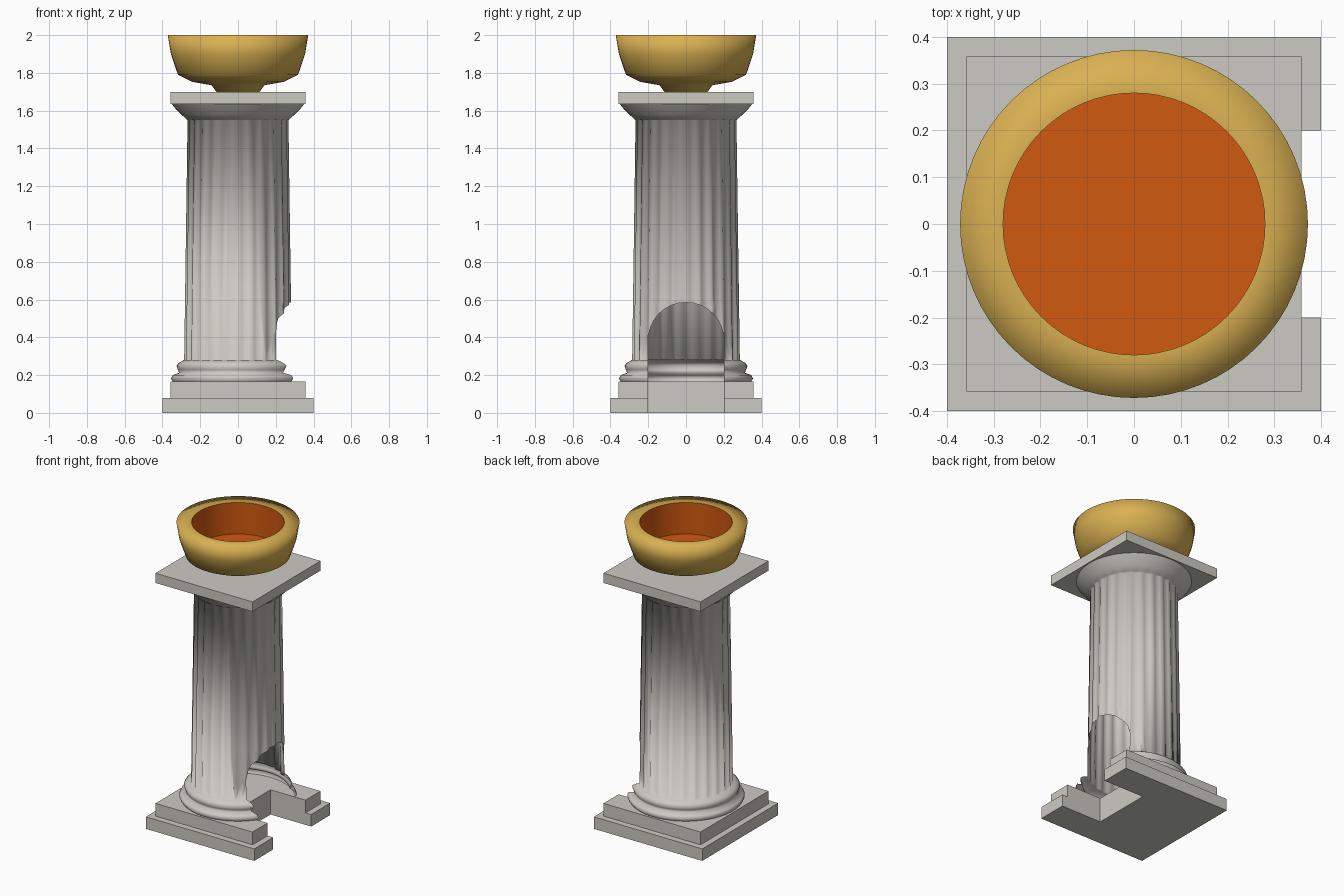
import bpy, bmesh, math
from mathutils import Vector

if "Cube" in bpy.data.objects:
    bpy.data.objects.remove(bpy.data.objects["Cube"])


def material(name, rgb):
    m = bpy.data.materials.new(name)
    m.diffuse_color = (*rgb, 1)
    m.use_nodes = True
    m.node_tree.nodes["Principled BSDF"].inputs["Base Color"].default_value = m.diffuse_color
    return m


STONE = material("pale stone", (0.60, 0.59, 0.54))
GOLD = material("gold", (0.70, 0.44, 0.085))
EMBER = material("ember orange", (0.63, 0.10, 0.005))


def finish(name, bm, mat, smooth=False):
    me = bpy.data.meshes.new(name)
    bm.to_mesh(me)
    bm.free()
    for p in me.polygons:
        p.use_smooth = smooth
    me.materials.append(mat)
    ob = bpy.data.objects.new(name, me)
    bpy.context.collection.objects.link(ob)
    return ob


def slab(name, half, z0, z1, notch=False):
    """Square slab, optionally with a slot cut into its +x side."""
    pts = [(-half, -half), (half, -half)]
    if notch:
        pts += [(half, -0.2), (0.1, -0.2), (0.1, 0.2), (half, 0.2)]
    pts += [(half, half), (-half, half)]
    bm = bmesh.new()
    f = bm.faces.new([bm.verts.new((x, y, z0)) for x, y in pts])
    r = bmesh.ops.extrude_face_region(bm, geom=[f])
    bmesh.ops.translate(bm, vec=(0, 0, z1 - z0),
                        verts=[v for v in r["geom"] if isinstance(v, bmesh.types.BMVert)])
    bmesh.ops.recalc_face_normals(bm, faces=bm.faces)
    return finish(name, bm, STONE)


def lathe(profile, n, cap_start=False, cap_end=False, radius=lambda r, j, i: r):
    bm = bmesh.new()
    rows = []
    for i, (r, z) in enumerate(profile):
        row = []
        for j in range(n):
            a = 2 * math.pi * j / n
            q = radius(r, j, i)
            row.append(bm.verts.new((q * math.cos(a), q * math.sin(a), z)))
        rows.append(row)
    for a, b in zip(rows, rows[1:]):
        for j in range(n):
            k = (j + 1) % n
            bm.faces.new((a[j], a[k], b[k], b[j]))
    if cap_start:
        bm.faces.new(rows[0][::-1])
    if cap_end:
        bm.faces.new(rows[-1])
    return bm


# Stepped plinth and top slab
slab("lower_plinth", 0.40, 0.0, 0.08, notch=True)
slab("upper_plinth", 0.358, 0.08, 0.165, notch=True)
slab("top_slab", 0.358, 1.635, 1.70)

# Hollow column: moulded foot, 24 flutes, flared capital
FOOT = [(0.345, 0.165), (0.355, 0.182), (0.346, 0.20), (0.312, 0.212),
        (0.318, 0.228), (0.326, 0.25), (0.312, 0.265), (0.288, 0.28)]
SHAFT = [(0.285, 0.281), (0.267, 1.549)]
HEAD = [(0.270, 1.552), (0.300, 1.58), (0.330, 1.61), (0.350, 1.635)]
FLUTE = (0.0, 0.009, 0.014, 0.009)


def fluted(r, j, i):
    in_shaft = len(FOOT) <= i < len(FOOT) + len(SHAFT)
    return r - FLUTE[j % 4] if in_shaft else r


bm = lathe(FOOT + SHAFT + HEAD, 96, radius=fluted)

# Arched doorway through the +x wall of the column
R, ZC, STEPS = 0.2, 0.385, 16
arc = [(R * math.cos(math.pi * i / STEPS), ZC + R * math.sin(math.pi * i / STEPS))
       for i in range(STEPS + 1)]


def bisect(co, no, zmax):
    faces = []
    for f in bm.faces:
        c = f.calc_center_median()
        if c.x > 0 and abs(c.y) < 0.24 and c.z < zmax:
            faces.append(f)
    geom = set(faces)
    for f in faces:
        geom.update(f.edges)
        geom.update(f.verts)
    bmesh.ops.bisect_plane(bm, geom=list(geom), dist=1e-5, plane_co=co, plane_no=no)


bisect((0, 0, 0.6), (0, 0, 1), 2)
for s in (-1, 1):
    bisect((0, s * R, 0), (0, 1, 0), 0.6)
for (y0, z0), (y1, z1) in zip(arc, arc[1:]):
    bisect((0, y0, z0), Vector((0, z1 - z0, y0 - y1)).normalized(), 0.6)


def in_door(f):
    c = f.calc_center_median()
    if c.x < 0 or abs(c.y) > R:
        return False
    return c.z < ZC or math.hypot(c.y, c.z - ZC) < R


bmesh.ops.delete(bm, geom=[f for f in bm.faces if in_door(f)], context="FACES")
finish("fluted_column", bm, STONE, smooth=True)

# Gold bowl with a broad rim
bowl = [(0.115, 1.70), (0.14, 1.735), (0.24, 1.752), (0.318, 1.79),
        (0.355, 1.90), (0.372, 2.0), (0.28, 2.0)]
finish("bowl", lathe(bowl, 64, cap_start=True), GOLD, smooth=True)

# Glowing liner inside the bowl
liner = finish("ember_liner", lathe([(0.28, 2.0), (0.28, 1.79)], 64, cap_end=True), EMBER)
bpy.context.view_layer.objects.active = liner
liner.select_set(True)
bpy.ops.object.shade_smooth_by_angle(angle=math.radians(40))
